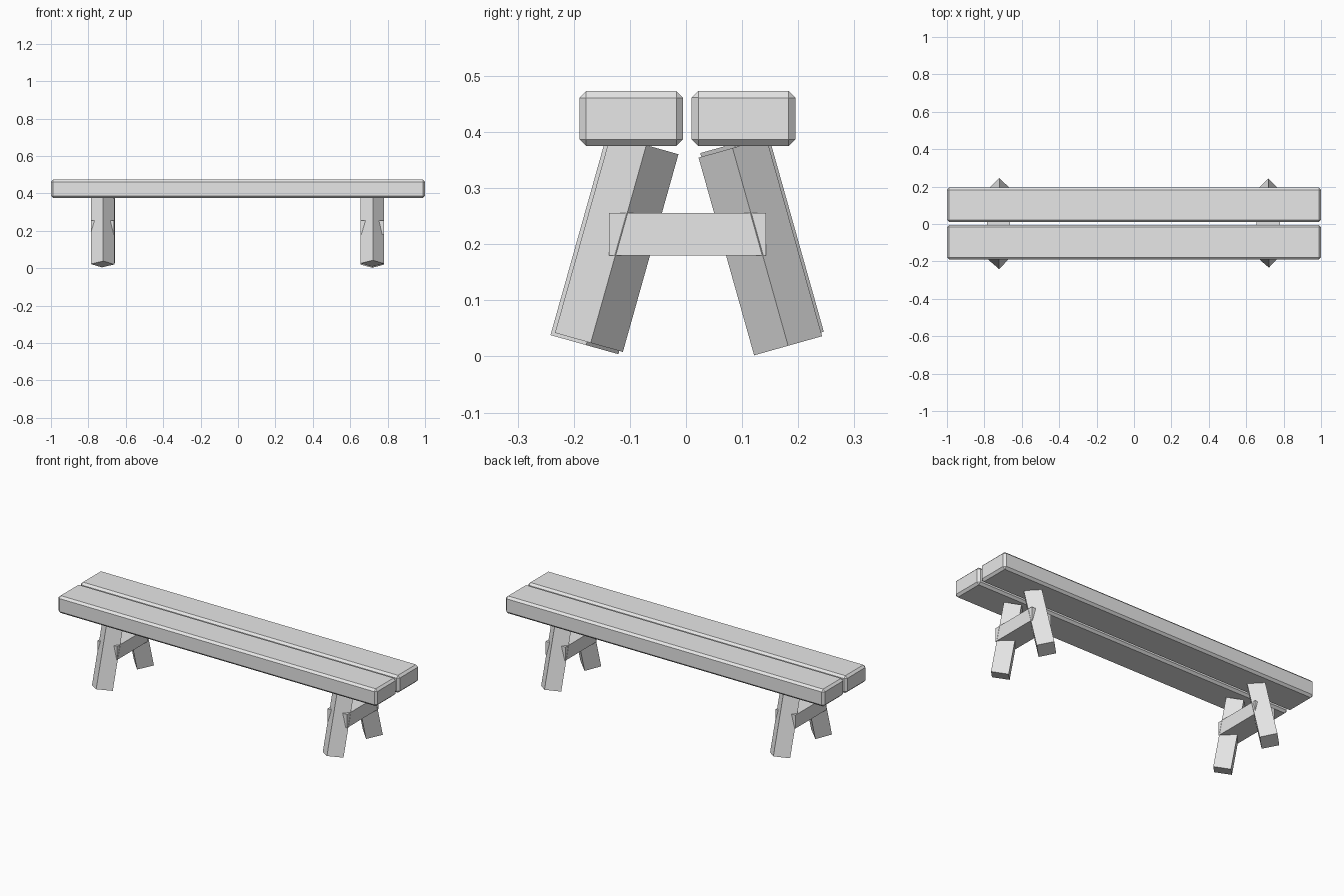
import bpy, bmesh
from math import radians
from mathutils import Matrix, Vector

cube = bpy.data.objects.get("Cube")
if cube:
    bpy.data.objects.remove(cube, do_unlink=True)

# One plain grey for the whole bench
grey = bpy.data.materials.new("light_grey")
grey.use_nodes = True
grey.diffuse_color = (0.8, 0.8, 0.8, 1)
grey.node_tree.nodes["Principled BSDF"].inputs["Base Color"].default_value = (0.8, 0.8, 0.8, 1)


def box(name, size, matrix, bevel=0):
    """Box of the given size, centred on its own origin and placed by matrix."""
    bm = bmesh.new()
    bmesh.ops.create_cube(bm, size=1, matrix=Matrix.Diagonal((*size, 1)))
    if bevel:
        bmesh.ops.bevel(bm, geom=bm.edges[:], offset=bevel, segments=1,
                        affect='EDGES', profile=0.5)
    mesh = bpy.data.meshes.new(name)
    bm.to_mesh(mesh)
    bm.free()
    mesh.materials.append(grey)
    obj = bpy.data.objects.new(name, mesh)
    bpy.context.collection.objects.link(obj)
    obj.matrix_world = matrix
    return obj


# Two chamfered seat planks with a narrow gap
for name, y in (("front_plank", -0.0975), ("back_plank", 0.1025)):
    box(name, (2.0, 0.185, 0.098), Matrix.Translation((0, y, 0.424)), bevel=0.012)

# Splayed square legs, turned corner-on; each is placed by the middle of its foot
LEG_WIDTH, LEG_LENGTH, LEAN = 0.089, 0.366, 15.7


def leg(name, foot, twist):
    lean = LEAN if foot[1] > 0 else -LEAN
    turn = Matrix.Rotation(radians(lean), 4, 'X') @ Matrix.Rotation(radians(twist), 4, 'Z')
    lift = Matrix.Translation((0, 0, LEG_LENGTH / 2))
    box(name, (LEG_WIDTH, LEG_WIDTH, LEG_LENGTH),
        Matrix.Translation(Vector(foot)) @ turn @ lift)


leg("front_right_leg", (-0.724, -0.181, 0.021), 48)
leg("front_left_leg", (0.718, -0.173, 0.025), 48)
leg("back_right_leg", (-0.720, 0.185, 0.027), 45)
leg("back_left_leg", (0.718, 0.182, 0.019), 45)

# Crossbars tying each pair of legs together
for name, x in (("right_crossbar", -0.724), ("left_crossbar", 0.718)):
    box(name, (0.124, 0.28, 0.076), Matrix.Translation((x, 0.003, 0.218)))
